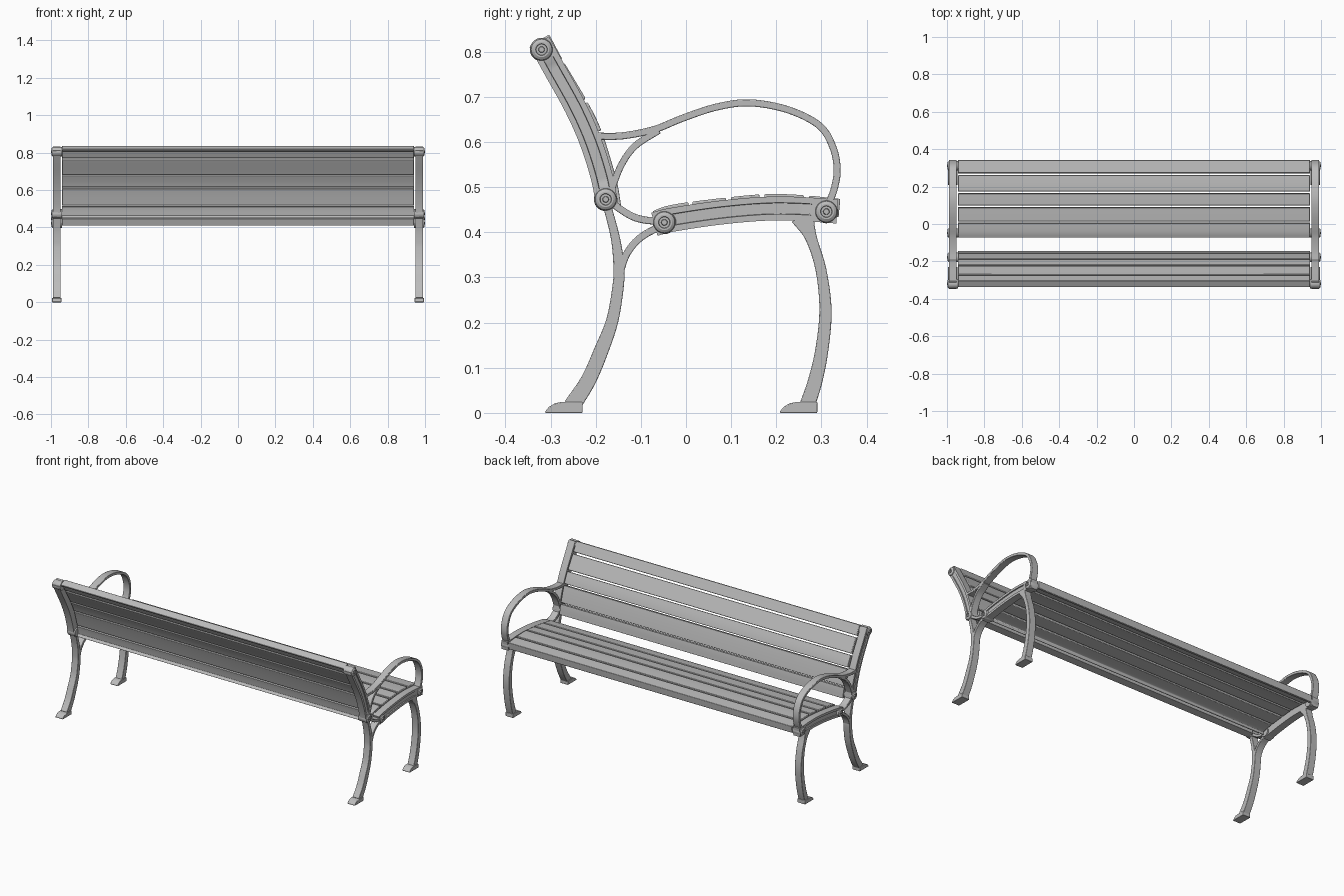
import bpy
import bmesh
import math
from mathutils import Vector

# Remove the default cube only
cube = bpy.data.objects.get("Cube")
if cube:
    bpy.data.objects.remove(cube, do_unlink=True)

# Single painted-metal colour
grey = bpy.data.materials.new("bench_grey")
grey.use_nodes = True
colour = (0.5, 0.5, 0.5, 1.0)
grey.diffuse_color = colour
grey.node_tree.nodes["Principled BSDF"].inputs["Base Color"].default_value = colour

INNER, OUTER = 0.948, 0.99   # side frame thickness range in x
SLAT_END = 0.941
parts = []


def finish(name, bm, bevel=0.0):
    """Turn a bmesh into a named, shaded object."""
    bmesh.ops.recalc_face_normals(bm, faces=bm.faces)
    mesh = bpy.data.meshes.new(name)
    bm.to_mesh(mesh)
    bm.free()
    mesh.materials.append(grey)
    obj = bpy.data.objects.new(name, mesh)
    bpy.context.collection.objects.link(obj)
    if bevel:
        mod = obj.modifiers.new("soft_edges", "BEVEL")
        mod.width = bevel
        mod.segments = 2
        mod.limit_method = "ANGLE"
        mod.angle_limit = math.radians(50)
    parts.append(obj)
    return obj


def smooth_path(points, steps=6):
    """Catmull-Rom curve through points of any dimension."""
    pts = [Vector(p) for p in points]
    pts = [2 * pts[0] - pts[1]] + pts + [2 * pts[-1] - pts[-2]]
    out = []
    for a, b, c, d in zip(pts, pts[1:], pts[2:], pts[3:]):
        for i in range(steps):
            t = i / steps
            out.append(0.5 * (2 * b + (c - a) * t + (2 * a - 5 * b + 4 * c - d) * t * t
                              + (3 * b - a - 3 * c + d) * t ** 3))
    return out + [pts[-2]]


def normals(path):
    """Left-hand normals in the (y, z) plane."""
    result = []
    for i in range(len(path)):
        d = path[min(i + 1, len(path) - 1)] - path[max(i - 1, 0)]
        result.append(Vector((-d[1], d[0])).normalized())
    return result


def loft(name, sections, bevel=0.0):
    """Skin closed loops of equal length and cap both ends."""
    bm = bmesh.new()
    rings = [[bm.verts.new(p) for p in s] for s in sections]
    for r, s in zip(rings, rings[1:]):
        for i in range(len(r)):
            j = (i + 1) % len(r)
            bm.faces.new((r[i], r[j], s[j], s[i]))
    bm.faces.new(rings[0])
    bm.faces.new(rings[-1])
    return finish(name, bm, bevel)


def ribbon(name, side, points, width=None, groove=0.0, bevel=0.002):
    """Flat bar along a (y, z) path; a third value gives the half width."""
    path = smooth_path([p if width is None else (*p, width) for p in points])
    sections = []
    for i, (p, n) in enumerate(zip(path, normals(path))):
        w = p[2]
        if groove:
            # Sunk panel on the outer face, stopping short of both ends
            ends = min(i, len(path) - 1 - i)
            depth = groove if ends > 4 else 0.0
            g = w * 0.48
            profile = [(-w, INNER), (-w, OUTER), (-g, OUTER), (-g + 0.001, OUTER - depth),
                       (g - 0.001, OUTER - depth), (g, OUTER), (w, OUTER), (w, INNER)]
        else:
            profile = [(-w, INNER), (-w, OUTER), (w, OUTER), (w, INNER)]
        sections.append([(side * x, p[0] + n[0] * o, p[1] + n[1] * o) for o, x in profile])
    return loft(name, sections, bevel)


def extrude(name, outline, x0, x1, bevel):
    """Prism of a (y, z) outline between two x positions."""
    return loft(name, [[(x, y, z) for y, z in outline] for x in (x0, x1)], bevel)


def knob(name, side, y, z):
    """Domed bolt cap with a ringed centre, turned around the x axis."""
    profile = [(0.025, 0.94), (0.026, 0.986), (0.023, 0.994), (0.017, 0.998), (0.013, 0.998),
               (0.012, 0.994), (0.007, 0.994), (0.006, 1.0)]
    turns = [2 * math.pi * i / 28 for i in range(28)]
    loft(name, [[(side * x, y + r * math.cos(a), z + r * math.sin(a)) for a in turns]
                for r, x in profile])


def slats(name, points, axis, limits, flip, thick=0.028, lip=0.041, gap=0.007):
    """Boards cut from a curved surface at the limits; end boards get a deep lip."""
    path = smooth_path(points, 40)
    norms = normals(path)
    for k, (a, b) in enumerate(zip(limits, limits[1:])):
        lo, hi = min(a, b) + gap / 2, max(a, b) - gap / 2
        ids = [i for i, p in enumerate(path) if lo <= p[axis] <= hi]
        ids = sorted(set(ids[::6] + [ids[-1]]))
        top = [path[i] for i in ids]
        under = []
        for n, i in enumerate(ids):
            deep = (k == 0 and n < 2) or (k == len(limits) - 2 and n >= len(ids) - 2)
            under.append(path[i] + norms[i] * flip * (lip if deep else thick))
        extrude(f"{name}_{k + 1}", top + under[::-1], -SLAT_END, SLAT_END, 0.003)


# Backrest and seat boards
slats("back_slat",
      [(-0.303, 0.838), (-0.269, 0.775), (-0.22, 0.692), (-0.187, 0.624),
       (-0.155, 0.52), (-0.143, 0.455)],
      1, [0.842, 0.779, 0.692, 0.621, 0.52, 0.452], -1)
slats("seat_slat",
      [(-0.074, 0.447), (-0.04, 0.459), (0.03, 0.47), (0.163, 0.484), (0.25, 0.483),
       (0.342, 0.474)],
      0, [-0.078, 0.01, 0.095, 0.169, 0.267, 0.346], -1)

for side, tag in ((1, "left"), (-1, "right")):
    # Grooved rails that carry the boards
    ribbon(f"{tag}_back_rail", side,
           [(-0.325, 0.822), (-0.292, 0.762), (-0.245, 0.677), (-0.211, 0.6),
            (-0.186, 0.52), (-0.175, 0.46)], 0.0245, 0.006, 0)
    ribbon(f"{tag}_seat_rail", side,
           [(-0.07, 0.418), (-0.03, 0.428), (0.07, 0.443), (0.17, 0.452), (0.25, 0.452),
            (0.335, 0.446)], 0.0265, 0.006, 0)

    # Tapered curved legs
    ribbon(f"{tag}_front_leg", side,
           [(0.258, 0.434, 0.026), (0.277, 0.388, 0.013), (0.299, 0.317, 0.012),
            (0.309, 0.228, 0.0135), (0.301, 0.14, 0.0145), (0.286, 0.07, 0.016),
            (0.268, 0.015, 0.017)])
    ribbon(f"{tag}_rear_leg", side,
           [(-0.175, 0.46, 0.009), (-0.157, 0.39, 0.01), (-0.149, 0.33, 0.012),
            (-0.15, 0.284, 0.0125), (-0.163, 0.206, 0.0135), (-0.187, 0.14, 0.016),
            (-0.216, 0.073, 0.017), (-0.253, 0.015, 0.019)])

    # Feet with rounded toes
    for end, heel in (("front", 0.291), ("rear", -0.229)):
        outline = [(0, 0), (0, 0.024), (-0.048, 0.024), (-0.062, 0.021), (-0.075, 0.013),
                   (-0.083, 0.003), (-0.083, 0)]
        extrude(f"{tag}_{end}_foot", [(heel + y, z) for y, z in outline],
                side * (INNER - 0.004), side * (OUTER + 0.004), 0.002)

    # Looping armrest and its brace
    ribbon(f"{tag}_armrest", side,
           [(-0.2, 0.613), (-0.14, 0.614), (-0.07, 0.628), (-0.01, 0.652), (0.065, 0.677),
            (0.14, 0.687), (0.225, 0.672), (0.295, 0.637), (0.325, 0.59), (0.335, 0.54),
            (0.328, 0.495), (0.312, 0.455)], 0.0078)
    ribbon(f"{tag}_armrest_brace", side,
           [(-0.165, 0.495), (-0.143, 0.55), (-0.112, 0.592), (-0.06, 0.626)], 0.0075)

    # Struts between rear leg, backrest and seat
    ribbon(f"{tag}_lower_strut", side,
           [(-0.148, 0.305), (-0.131, 0.353), (-0.1, 0.389), (-0.05, 0.417)], 0.008)
    ribbon(f"{tag}_upper_strut", side,
           [(-0.175, 0.472), (-0.128, 0.44), (-0.095, 0.428), (-0.05, 0.424)], 0.008)

    # Bolt caps at the rail ends
    knob(f"{tag}_top_knob", side, -0.32, 0.805)
    knob(f"{tag}_back_knob", side, -0.178, 0.473)
    knob(f"{tag}_rear_seat_knob", side, -0.048, 0.422)
    knob(f"{tag}_front_seat_knob", side, 0.311, 0.446)

# Smooth shading with sharp edges kept
bpy.ops.object.select_all(action="DESELECT")
for obj in parts:
    obj.select_set(True)
bpy.context.view_layer.objects.active = parts[0]
bpy.ops.object.shade_smooth_by_angle(angle=math.radians(32))
